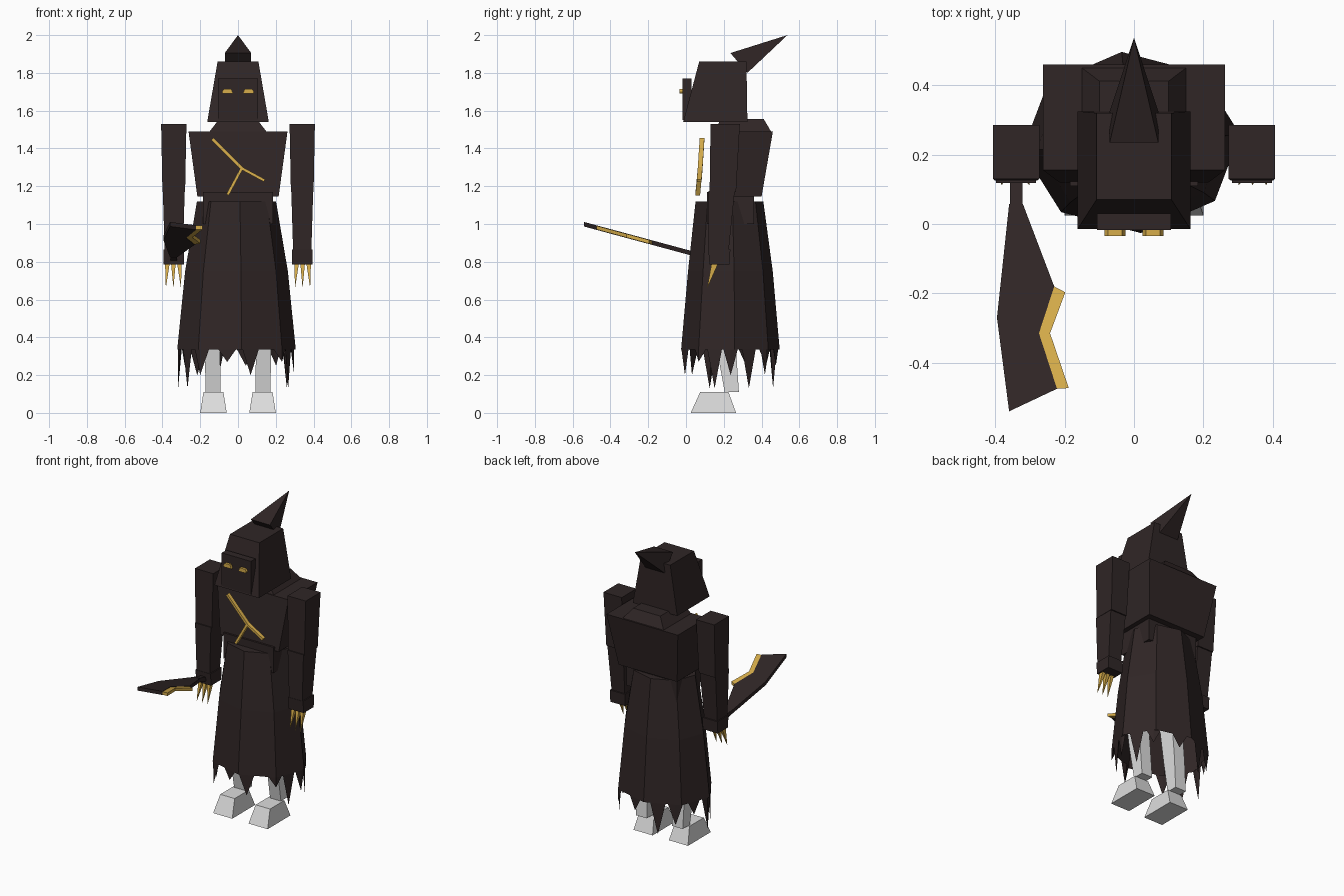
import bpy, bmesh, math
from mathutils import Vector

if "Cube" in bpy.data.objects:
    bpy.data.objects.remove(bpy.data.objects["Cube"], do_unlink=True)


def material(name, rgb):
    m = bpy.data.materials.new(name)
    m.use_nodes = True
    col = (*rgb, 1)
    m.diffuse_color = col
    m.node_tree.nodes["Principled BSDF"].inputs["Base Color"].default_value = col
    return m


CLOTH = material("dark brown cloth", (0.029, 0.019, 0.019))
GOLD = material("gold", (0.68, 0.42, 0.07))
BONE = material("pale grey", (0.72, 0.72, 0.72))


def finish(name, bm, mat, closed=True):
    if closed:
        bmesh.ops.recalc_face_normals(bm, faces=bm.faces)
    me = bpy.data.meshes.new(name)
    bm.to_mesh(me)
    bm.free()
    me.materials.append(mat)
    ob = bpy.data.objects.new(name, me)
    bpy.context.scene.collection.objects.link(ob)
    return ob


def loft(name, rings, mat, caps=True):
    """Join equal-length rings of points; a one-point last ring makes a tip."""
    bm = bmesh.new()
    vs = [[bm.verts.new(p) for p in r] for r in rings]
    n = len(vs[0])
    for a, b in zip(vs, vs[1:]):
        for i in range(n):
            j = (i + 1) % n
            if len(b) == 1:
                bm.faces.new((a[i], a[j], b[0]))
            else:
                bm.faces.new((a[i], a[j], b[j], b[i]))
    if caps:
        bm.faces.new(vs[0])
    if len(vs[-1]) > 2:
        bm.faces.new(vs[-1])
    return finish(name, bm, mat, closed=True)


def rect(x0, x1, y0, y1, z):
    return [(x0, y0, z), (x1, y0, z), (x1, y1, z), (x0, y1, z)]


def mirror_ring(ring, s):
    return [(x * s, y, z) for x, y, z in ring]


def pair(name, rings, mat):
    for side, s in (("left", 1), ("right", -1)):
        loft(f"{side}_{name}", [mirror_ring(r, s) for r in rings], mat)


def bar(name, a, b, w, d, mat):
    """Thin bar between two points in the chest plane."""
    a, b = Vector(a), Vector(b)
    depth = Vector((0, d / 2, 0))
    side = (b - a).cross(depth).normalized() * w / 2
    loft(name, [[p + side + depth, p - side + depth, p - side - depth, p + side - depth]
                for p in (a, b)], mat)


# Head, pointed hood, mask, eyes
loft("hood", [rect(-.163, .163, -.015, .325, 1.54), rect(-.108, .108, .07, .32, 1.86)], CLOTH)
loft("hood_point", [[(-.07, .235, 1.905), (.07, .235, 1.905), (.07, .325, 1.8), (-.07, .325, 1.8)],
                    [(0, .537, 2)]], CLOTH)
loft("face_mask", [rect(-.107, .107, -.018, .03, 1.55), rect(-.107, .107, -.018, .03, 1.77)], CLOTH)
pair("eye", [rect(.025, .08, -.034, -.01, 1.69), rect(.03, .085, -.034, -.01, 1.7),
             rect(.035, .075, -.034, -.01, 1.715)], GOLD)

# Body
loft("collar", [rect(-.15, .15, .16, .45, 1.49), rect(-.1, .1, .18, .412, 1.555)], CLOTH)
loft("torso", [rect(-.215, .215, .12, .4, 1.145), rect(-.262, .262, .155, .46, 1.49)], CLOTH)
loft("waist", [rect(-.185, .185, .11, .36, 1.0), rect(-.185, .185, .11, .36, 1.17)], CLOTH)

# Gold slash across the chest
fork = (.02, .075, 1.295)
for i, end in enumerate([(-.135, .085, 1.45), (.14, .07, 1.23), (-.055, .062, 1.155)]):
    bar(f"chest_slash_{i + 1}", fork, end, .015, .025, GOLD)

# Robe skirt: slightly turned octagon flaring to the hem
HEM, TOP = .335, 1.12


def corner(k, rx, ry, cy, z):
    a = math.radians(5 + 45 * k)
    return Vector((-.008 + rx * math.cos(a), cy + ry * math.sin(a), z))


def hem_point(deg, z=HEM):
    k, t = divmod((deg - 5) / 45, 1)
    return corner(k, .315, .262, .235, z).lerp(corner(k + 1, .315, .262, .235, z), t)


loft("robe_skirt", [[corner(k, .315, .262, .235, HEM) for k in range(8)],
                    [corner(k, .273, .225, .235, .75) for k in range(8)],
                    [corner(k, .21, .18, .23, TOP) for k in range(8)]], CLOTH, caps=False)

# Torn hem: folded spikes hanging from the rim
tatters = {-153: .13, -128: .2, -100: .27, -75: .2, -40: .27, -20: .13, 0: .2,
           24: .13, 47: .25, 80: .25, 112: .13, 133: .2, 160: .25, 182: .13}
for i, (deg, tip) in enumerate(tatters.items()):
    bm = bmesh.new()
    outer = [bm.verts.new(hem_point(deg + d)) for d in (-9, 0, 9)]
    end = bm.verts.new(hem_point(deg, tip))
    inner = hem_point(deg).lerp(Vector((0, .235, HEM)), .06)
    back = bm.verts.new(inner)
    loop = outer + [back]
    for p, q in zip(loop, loop[1:] + loop[:1]):
        bm.faces.new((p, q, end))
    bm.faces.new(loop)
    finish(f"hem_tatter_{i + 1}", bm, CLOTH)

# Arms, hands, claws
pair("upper_arm", [rect(.28, .4, .125, .265, 1.17), rect(.273, .407, .13, .285, 1.53)], CLOTH)
pair("forearm", [rect(.292, .388, .12, .225, .85), rect(.282, .398, .118, .258, 1.175)], CLOTH)
pair("hand", [rect(.285, .395, .125, .23, .785), rect(.285, .395, .118, .235, .865)], CLOTH)
for i, x in enumerate((.31, .342, .374)):
    tip_x = .342 + (x - .342) * 1.25
    pair(f"claw_{i + 1}", [rect(x - .012, x + .012, .135, .17, .79), [(tip_x, .112, .66)]], GOLD)

# Legs and feet
pair("leg", [rect(.092, .172, .205, .28, .11), rect(.095, .175, .165, .265, .33),
             rect(.095, .175, .125, .24, .6)], BONE)
pair("foot", [rect(.06, .2, .025, .265, 0), rect(.077, .183, .075, .225, .11)], BONE)


# Blade held forward in the right hand, on a rising plane
def plate(name, outline, mat, half):
    loft(name, [[(x, y, .853 - .27 * y + dz) for x, y in outline] for dz in (-half, half)], mat)


plate("blade_handle", [(-.358, .2), (-.322, .2), (-.322, .05), (-.358, .05)], CLOTH, .014)
inner = [(-.23, -.18), (-.274, -.315), (-.222, -.475)]
edge = [(-.188, -.473), (-.242, -.315), (-.198, -.197)]
plate("blade", [(-.36, .057), (-.32, .057)] + inner + [(-.36, -.54), (-.395, -.27)], CLOTH, .012)
plate("blade_edge", inner + edge, GOLD, .01)
